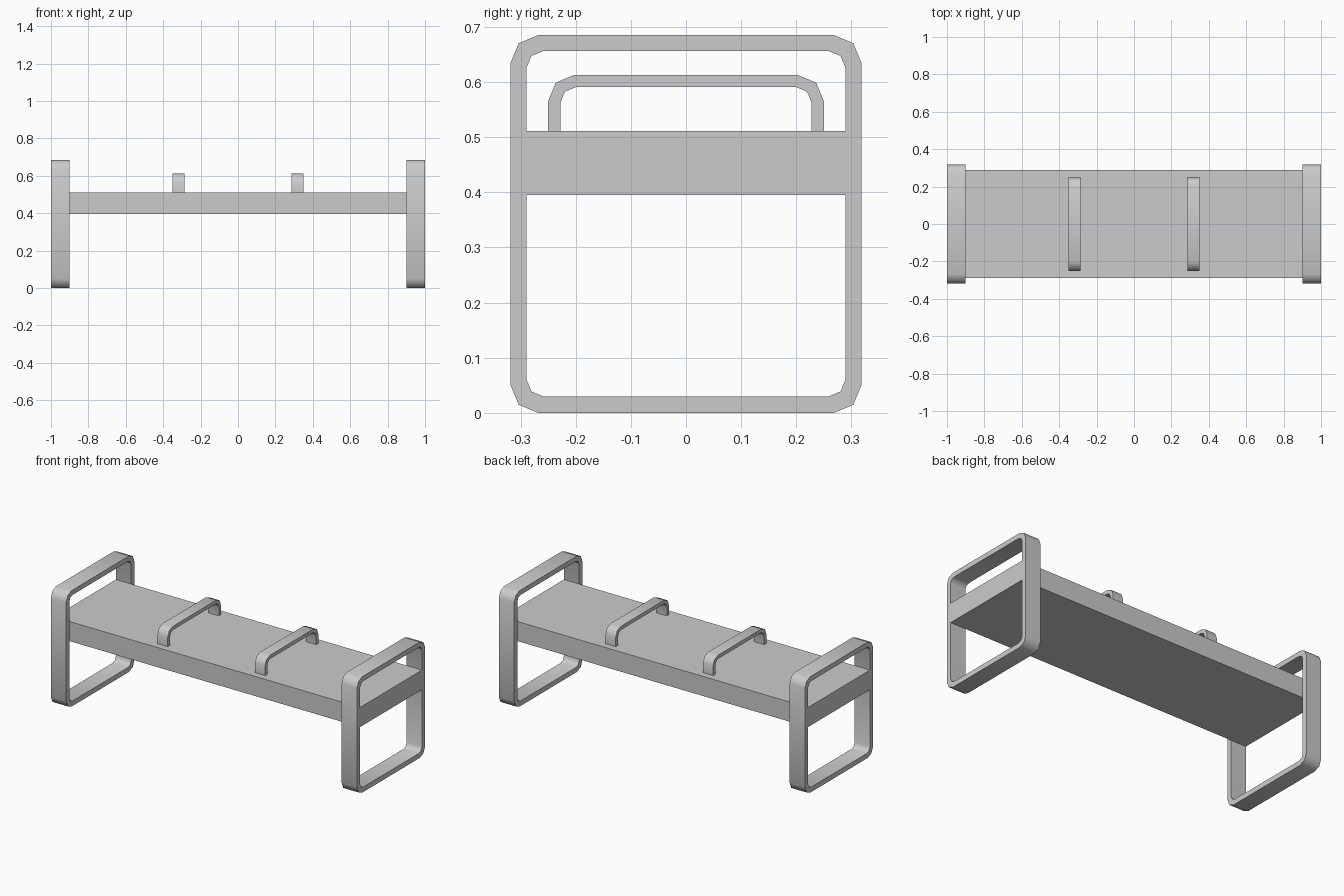
import bpy, bmesh
from math import sin, cos, pi, radians

if "Cube" in bpy.data.objects:
    bpy.data.objects.remove(bpy.data.objects["Cube"])


def arc(cy, cz, r, start, steps=2):
    return [(cy + r * cos(start - i * pi / 2 / steps),
             cz + r * sin(start - i * pi / 2 / steps)) for i in range(steps + 1)]


def arch(half, bottom, top, r):
    # upside-down U in the YZ plane, rounded at both top corners
    return ([(-half, bottom)] + arc(-half + r, top - r, r, pi)
            + arc(half - r, top - r, r, pi / 2) + [(half, bottom)])


def loop(half, bottom, top, r):
    # closed rounded rectangle in the YZ plane
    return (arc(-half + r, top - r, r, pi) + arc(half - r, top - r, r, pi / 2)
            + arc(half - r, bottom + r, r, 0) + arc(-half + r, bottom + r, r, -pi / 2))


def band(name, outer, inner, x0, x1, closed):
    # flat bar between two matching outlines, from x0 to x1
    bm = bmesh.new()
    rings = [[bm.verts.new((x, y, z)) for y, z in pts]
             for x, pts in ((x0, outer), (x1, outer), (x1, inner), (x0, inner))]
    n = len(outer)
    for i in range(n if closed else n - 1):
        j = (i + 1) % n
        for k in range(4):
            a, b = rings[k], rings[(k + 1) % 4]
            bm.faces.new((a[i], a[j], b[j], b[i]))
    if not closed:
        for i in (0, n - 1):
            bm.faces.new([r[i] for r in rings])
    bmesh.ops.recalc_face_normals(bm, faces=bm.faces[:])
    mesh = bpy.data.meshes.new(name)
    bm.to_mesh(mesh)
    bm.free()
    ob = bpy.data.objects.new(name, mesh)
    bpy.context.collection.objects.link(ob)
    bpy.ops.object.select_all(action='DESELECT')
    ob.select_set(True)
    bpy.context.view_layer.objects.active = ob
    bpy.ops.object.shade_smooth_by_angle(angle=radians(50))
    return ob


# seat slab, fitted between the sides of the end frames
bpy.ops.mesh.primitive_cube_add(size=1, location=(0, 0, 0.453))
seat = bpy.context.object
seat.name = "seat"
seat.scale = (2.0, 0.578, 0.116)

for side, s in (("left", -1), ("right", 1)):
    # rounded end frame: leg and armrest in one loop
    band(side + "_end_frame", loop(0.318, 0, 0.685, 0.05),
         loop(0.289, 0.03, 0.656, 0.03), s * 0.9, s * 1.0, True)
    # seat divider hoop
    band(side + "_divider", arch(0.25, 0.511, 0.613, 0.048),
         arch(0.228, 0.511, 0.591, 0.029), s * 0.318 - 0.033, s * 0.318 + 0.033, False)
